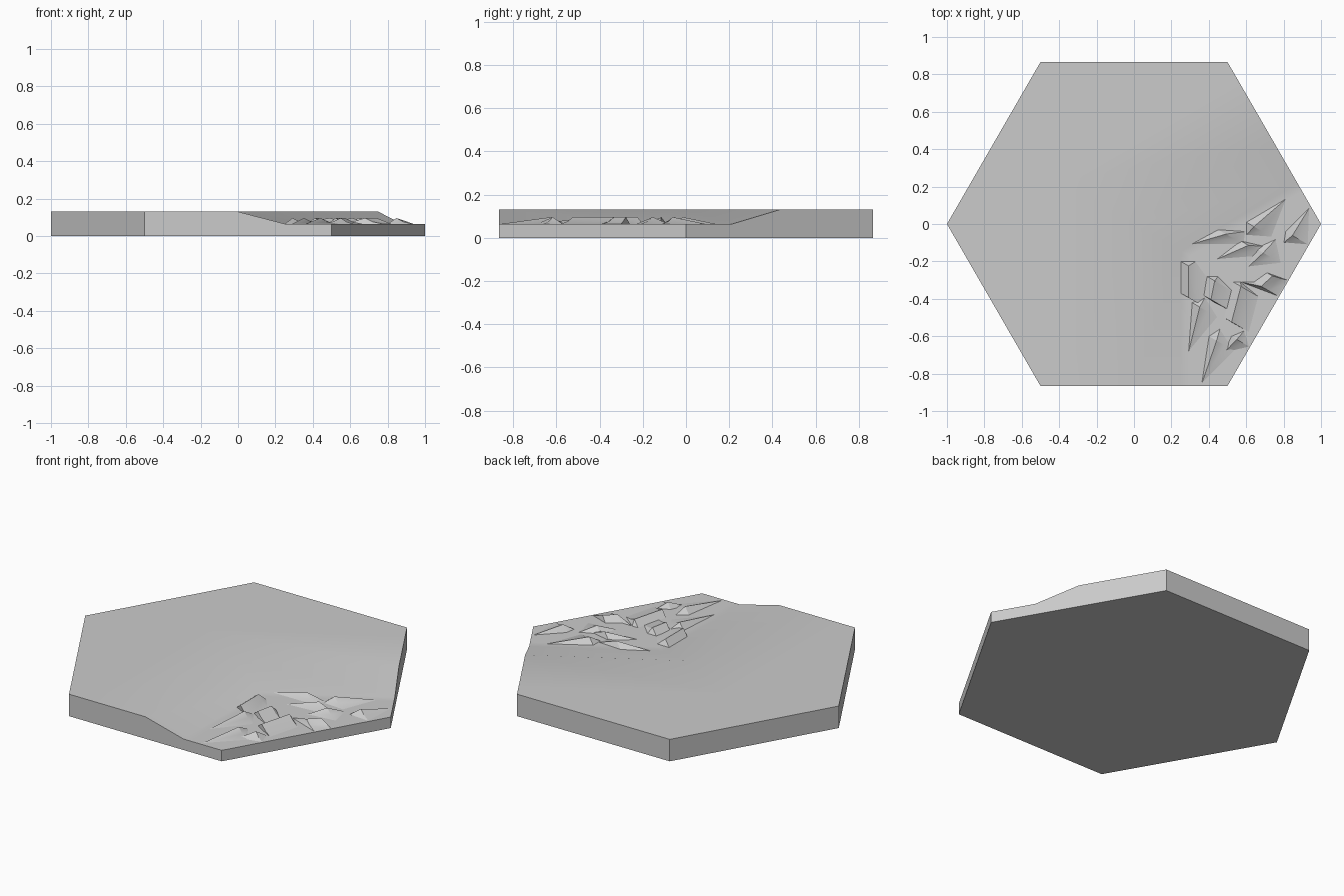
import bpy, bmesh, math
from mathutils import Vector

cube = bpy.data.objects.get("Cube")
if cube:
    bpy.data.objects.remove(cube)

LAND, WATER, CREST = 0.13, 0.065, 0.096
APO = math.sqrt(3) / 2
SEAWARD = Vector((APO, -0.5))

grey = bpy.data.materials.new("stone_grey")
grey.use_nodes = True
grey.diffuse_color = (0.6, 0.6, 0.6, 1)
grey.node_tree.nodes["Principled BSDF"].inputs["Base Color"].default_value = (0.6, 0.6, 0.6, 1)


def finish(bm, name):
    bmesh.ops.recalc_face_normals(bm, faces=bm.faces)
    mesh = bpy.data.meshes.new(name)
    bm.to_mesh(mesh)
    bm.free()
    mesh.materials.append(grey)
    obj = bpy.data.objects.new(name, mesh)
    bpy.context.collection.objects.link(obj)
    bpy.ops.object.select_all(action="DESELECT")
    obj.select_set(True)
    bpy.context.view_layer.objects.active = obj
    bpy.ops.object.shade_smooth_by_angle(angle=math.radians(25))


# Hexagonal tile: each contour runs parallel to the bent shoreline
bm = bmesh.new()


def contour(t, z):
    pts = [(t, -APO), (t, -t / math.sqrt(3)), (0.75 + t / 2, (0.5 - t) * APO)]
    return [bm.verts.new((x, y, z)) for x, y in pts]


def corners(pts, z):
    return [bm.verts.new((x, y, z)) for x, y in pts]


rows = [contour(t, z) for t, z in ((-0.4, LAND), (0, LAND), (0.25, WATER), (0.3, WATER))]
for a, b in zip(rows, rows[1:]):
    for i in range(2):
        bm.faces.new((a[i], b[i], b[i + 1], a[i + 1]))
bm.faces.new(rows[0] + corners([(0.5, APO), (-0.5, APO), (-1, 0), (-0.5, -APO)], LAND))
bm.faces.new(rows[-1] + corners([(1, 0), (0.5, -APO)], WATER))
bmesh.ops.recalc_face_normals(bm, faces=bm.faces)
under = bmesh.ops.extrude_face_region(bm, geom=bm.faces[:], use_keep_orig=True)["geom"]
for v in under:
    if isinstance(v, bmesh.types.BMVert):
        v.co.z = 0
finish(bm, "hex_tile")

# Waves: steep side towards the shore, hollow slope towards the open edge
WAVES = [
    [(.3, -.11), (.45, -.03), (.6, -.04)],
    [(.6, -.06), (.6, .01), (.82, .14)],
    [(.94, .09), (.81, -.04), (.8, -.1)],
    [(.44, -.19), (.57, -.09), (.7, -.12)],
    [(.61, -.23), (.65, -.13), (.76, -.08)],
    [(.33, -.2), (.25, -.2), (.25, -.37), (.31, -.4)],
    [(.45, -.28), (.39, -.28), (.37, -.38), (.43, -.42)],
    [(.38, -.39), (.31, -.42), (.29, -.69)],
    [(.57, -.31), (.53, -.31), (.48, -.5), (.53, -.53)],
    [(.57, -.31), (.64, -.31), (.71, -.26), (.82, -.3)],
    [(.36, -.86), (.4, -.6), (.46, -.56)],
    [(.48, -.69), (.52, -.6), (.59, -.57)],
]
bm = bmesh.new()
for wave in WAVES:
    pts = [Vector(p) for p in wave]
    tips = [bm.verts.new((p.x, p.y, WATER - 0.001)) for p in (pts[0], pts[-1])]

    def ridge(share, z):
        mid = []
        for p in pts[1:-1]:
            reach = min(0.16, APO - p.dot(SEAWARD) - 0.002)
            q = p + SEAWARD * reach * share
            mid.append(bm.verts.new((q.x, q.y, z)))
        return [tips[0]] + mid + [tips[1]]

    lines = [ridge(s, z) for s, z in ((0, WATER - 0.001), (0.3, CREST), (0.6, 0.076), (1, WATER - 0.001))]
    for a, b in zip(lines, lines[1:]):
        for i in range(len(a) - 1):
            ring = list(dict.fromkeys((a[i], a[i + 1], b[i + 1], b[i])))
            bm.faces.new(ring)
    bm.faces.new(lines[0] + lines[-1][-2:0:-1])
finish(bm, "waves")
